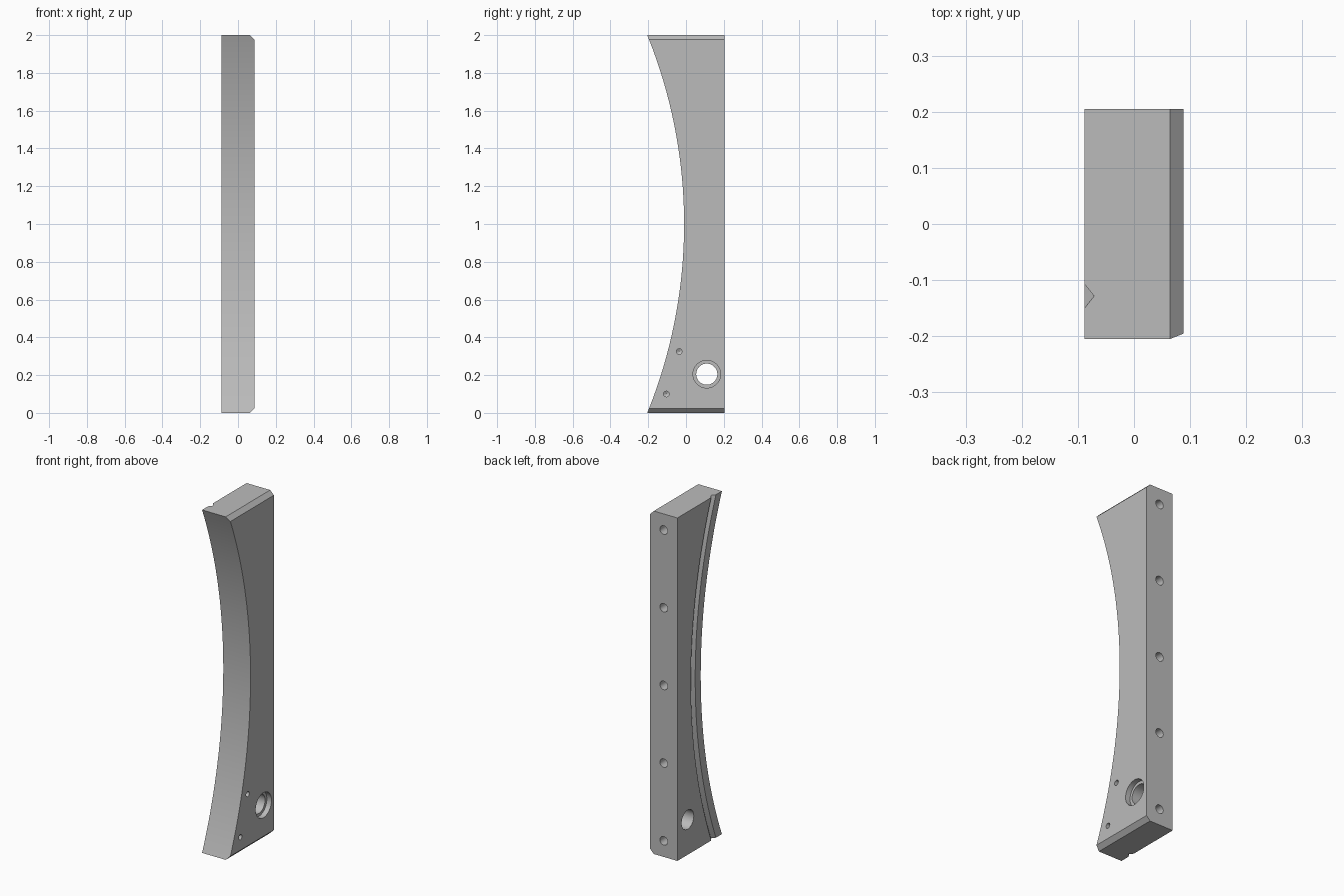
import bpy
import bmesh
from math import sin, cos, asin, pi

if "Cube" in bpy.data.objects:
    bpy.data.objects.remove(bpy.data.objects["Cube"], do_unlink=True)

HALF_W, HALF_D, HEIGHT = 0.088, 0.205, 2.0
SAG = 0.195                                # depth of the concave front
RADIUS = (1 + SAG ** 2) / (2 * SAG)
CENTRE_Y = -HALF_D + SAG - RADIUS          # centre of the front arc

grey = bpy.data.materials.new("plain grey")
grey.use_nodes = True
grey.diffuse_color = (0.5, 0.5, 0.5, 1)
grey.node_tree.nodes["Principled BSDF"].inputs["Base Color"].default_value = (0.5, 0.5, 0.5, 1)


def loft(name, rings):
    """Skin a solid through rings of equal point count and cap both ends."""
    bm = bmesh.new()
    loops = [[bm.verts.new(p) for p in ring] for ring in rings]
    for a, b in zip(loops, loops[1:]):
        for i in range(len(a)):
            j = (i + 1) % len(a)
            bm.faces.new((a[i], a[j], b[j], b[i]))
    bm.faces.new(loops[0])
    bm.faces.new(loops[-1])
    bmesh.ops.recalc_face_normals(bm, faces=bm.faces)
    mesh = bpy.data.meshes.new(name)
    bm.to_mesh(mesh)
    bm.free()
    mesh.materials.append(grey)
    obj = bpy.data.objects.new(name, mesh)
    bpy.context.collection.objects.link(obj)
    return obj


def arc_point(radius, angle):
    return CENTRE_Y + radius * cos(angle), 1 + radius * sin(angle)


def drill(axis, u, z, stations, sides=24):
    """Round cutter along x or y; stations are (position, radius) pairs."""
    rings = []
    for pos, r in stations:
        ring = []
        for k in range(sides):
            a = 2 * pi * k / sides
            p, q = u + r * cos(a), z + r * sin(a)
            ring.append((pos, p, q) if axis == "x" else (p, pos, q))
        rings.append(ring)
    return loft("drill_cutter", rings)


# Body: straight back, concave front
span = asin(1 / RADIUS)
steps = 48
profile = [arc_point(RADIUS, span * (2 * i / steps - 1)) for i in range(steps + 1)]
profile += [(HALF_D, HEIGHT), (HALF_D, 0)]
body = loft("curved_upright", [[(x, y, z) for y, z in profile] for x in (-HALF_W, HALF_W)])

cutters = []

# Chamfers on the top and bottom edges of one side
c = 0.024
for end, inward in ((0, 1), (HEIGHT, -1)):
    wedge = [(HALF_W - 2 * c, end - inward * c), (HALF_W + c, end + inward * 2 * c),
             (HALF_W + c, end - inward * c)]
    cutters.append(loft("chamfer_cutter", [[(x, y, z) for x, z in wedge] for y in (-0.3, 0.3)]))

# V groove that follows the concave front on the other side
groove_r, depth, half = RADIUS + 0.071, 0.017, 0.02
section = [(-HALF_W + depth, 0), (-HALF_W - depth, -2 * half), (-HALF_W - depth, 2 * half)]
rings = []
for i in range(steps + 1):
    a = 0.41 * (2 * i / steps - 1)
    rings.append([(x, *arc_point(groove_r + off, a)) for x, off in section])
cutters.append(loft("groove_cutter", rings))

# Large through hole with a counterbore
step_x = HALF_W - 0.03
cutters.append(drill("x", 0.11, 0.205, [(-0.2, 0.056), (step_x, 0.056),
                                        (step_x, 0.073), (0.2, 0.073)], 40))

# Two small blind holes with drilled tips
for y, z in ((-0.036, 0.325), (-0.104, 0.1)):
    cutters.append(drill("x", y, z, [(0.02, 0.001), (0.028, 0.015), (0.2, 0.015)], 16))

# Row of blind holes up the back
for k in range(-2, 3):
    cutters.append(drill("y", 0, 1 + 0.453 * k, [(HALF_D - 0.115, 0.001),
                                                 (HALF_D - 0.1, 0.025), (0.3, 0.025)]))

# Cut everything out of the body
bpy.ops.object.select_all(action="DESELECT")
bpy.context.view_layer.objects.active = body
body.select_set(True)
for cutter in cutters:
    mod = body.modifiers.new("cut", "BOOLEAN")
    mod.operation = "DIFFERENCE"
    mod.solver = "EXACT"
    mod.object = cutter
    bpy.ops.object.modifier_apply(modifier=mod.name)
    bpy.data.objects.remove(cutter, do_unlink=True)

bpy.ops.object.shade_smooth_by_angle(angle=pi / 6)
